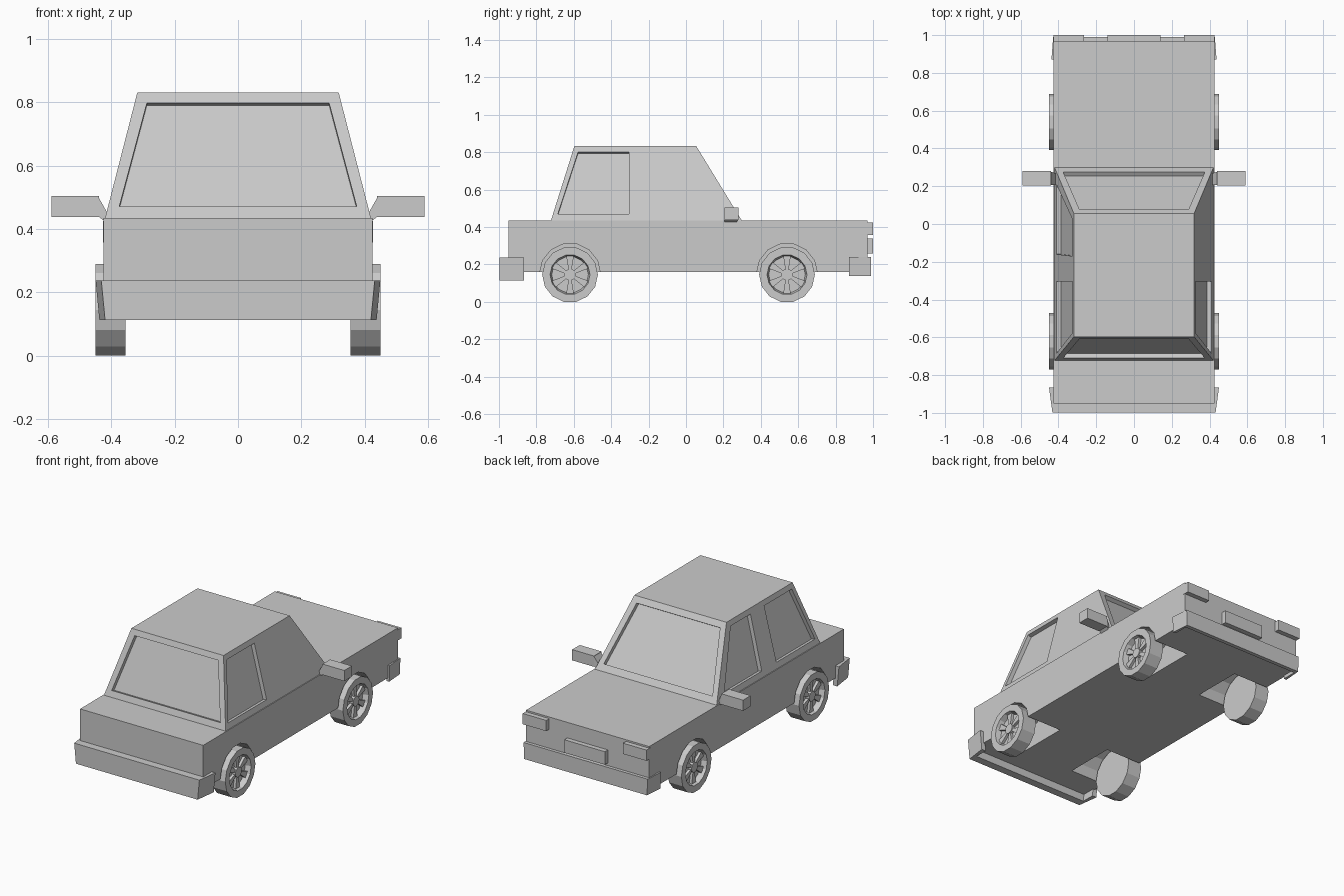
import bpy, bmesh, math
from mathutils import Vector

if "Cube" in bpy.data.objects:
    bpy.data.objects.remove(bpy.data.objects["Cube"])


def finish(name, bm):
    bmesh.ops.recalc_face_normals(bm, faces=bm.faces)
    me = bpy.data.meshes.new(name)
    bm.to_mesh(me)
    bm.free()
    ob = bpy.data.objects.new(name, me)
    bpy.context.collection.objects.link(ob)
    return ob


def hull(name, pts):
    bm = bmesh.new()
    for p in pts:
        bm.verts.new(p)
    bmesh.ops.convex_hull(bm, input=bm.verts[:])
    bmesh.ops.dissolve_limit(bm, angle_limit=0.01, verts=bm.verts[:], edges=bm.edges[:])
    return finish(name, bm)


def box(name, x0, x1, y0, y1, z0, z1):
    return hull(name, [(x, y, z) for x in (x0, x1) for y in (y0, y1) for z in (z0, z1)])


def lathe(name, profile, side, cy, cz, n=14):
    # profile of (radius, x) spun around an axis parallel to x
    bm = bmesh.new()
    rings = []
    for r, x in profile:
        angles = [2 * math.pi * (i + 0.5) / n for i in range(n)]
        rings.append([bm.verts.new((side * x, cy + r * math.sin(a), cz + r * math.cos(a))) for a in angles])
    for a, b in zip(rings, rings[1:]):
        for i in range(n):
            bm.faces.new((a[i], a[(i + 1) % n], b[(i + 1) % n], b[i]))
    bm.faces.new(rings[0])
    bm.faces.new(rings[-1])
    return finish(name, bm)


def cut(ob, cutters):
    for c in cutters:
        m = ob.modifiers.new("cut", 'BOOLEAN')
        m.operation, m.solver, m.object = 'DIFFERENCE', 'EXACT', c
        c.hide_render = True
    dg = bpy.context.evaluated_depsgraph_get()
    dg.update()
    me = bpy.data.meshes.new_from_object(ob.evaluated_get(dg))
    ob.modifiers.clear()
    ob.data = me
    for c in cutters:
        bpy.data.objects.remove(c)


AXLES = (("rear", -0.62), ("front", 0.54))
SIDES = (("right", 1), ("left", -1))

# Lower body with wheel wells
body = box("lower_body", -0.425, 0.425, -0.95, 0.97, 0.16, 0.435)
cut(body, [lathe("well_cutter", [(0.163, 0.18), (0.163, 0.5)], s, y, 0.15)
           for _, y in AXLES for _, s in SIDES])

# Cabin
Z0, Z1 = 0.435, 0.832
cabin = hull("cabin", [(s * 0.42, y, Z0) for s in (1, -1) for y in (-0.722, 0.298)]
             + [(s * 0.318, y, Z1) for s in (1, -1) for y in (-0.597, 0.055)])


def window(pts):
    # cutter block sunk slightly into the panel the points lie on
    p = [Vector(q) for q in pts]
    n = (p[1] - p[0]).cross(p[2] - p[0]).normalized()
    if n.dot(p[0] - Vector((0, -0.25, 0.6))) < 0:
        n = -n
    return hull("window_cutter", [q + n * d for q in p for d in (0.02, -0.025)])


def side_window(s, yz):
    return window([(s * (0.42 - (z - Z0) * 0.102 / (Z1 - Z0)), y, z) for y, z in yz])


def end_window(y0, y1, xz):
    return window([(x, y0 + (z - Z0) * (y1 - y0) / (Z1 - Z0), z) for x, z in xz])


rear_side = [(-0.685, 0.47), (-0.577, 0.8), (-0.305, 0.8), (-0.305, 0.47)]
front_side = [(0.21, 0.47), (0.025, 0.8), (-0.17, 0.8), (-0.16, 0.47)]
glass = [(-0.375, 0.472), (-0.288, 0.798), (0.288, 0.798), (0.375, 0.472)]
cut(cabin, [side_window(1, rear_side), side_window(-1, rear_side), side_window(-1, front_side),
            end_window(-0.722, -0.597, glass), end_window(0.298, 0.055, glass)])


# Wrap-around bumpers: U-shaped plan, slightly narrower at the bottom
def bumper(name, plan, z0, z1, squeeze):
    loop = plan + [(-x, y) for x, y in reversed(plan)]
    bm = bmesh.new()
    low = [bm.verts.new((x - math.copysign(squeeze, x), y, z0)) for x, y in loop]
    top = [bm.verts.new((x, y, z1)) for x, y in loop]
    bm.faces.new(low)
    bm.faces.new(top)
    for i in range(len(loop)):
        j = (i + 1) % len(loop)
        bm.faces.new((low[i], low[j], top[j], top[i]))
    return finish(name, bm)


bumper("rear_bumper", [(0.432, -0.998), (0.45, -0.865), (0.42, -0.865), (0.42, -0.948)], 0.113, 0.238, 0.012)
bumper("front_bumper", [(0.428, 0.99), (0.437, 0.872), (0.418, 0.872), (0.418, 0.965)], 0.138, 0.24, 0.004)

# Front plate
box("front_plate", -0.14, 0.14, 0.96, 1.0, 0.257, 0.338)

for side, s in SIDES:
    # Headlights
    box(side + "_headlight", s * 0.265, s * 0.427, 0.96, 1.0, 0.358, 0.425)
    # Door mirrors: housing and tapered bracket
    box(side + "_mirror", s * 0.44, s * 0.59, 0.205, 0.28, 0.438, 0.505)
    hull(side + "_mirror_bracket",
         [(s * 0.442, y, z) for y in (0.207, 0.278) for z in (0.44, 0.503)]
         + [(s * 0.415, y, z) for y in (0.207, 0.268) for z in (0.42, 0.455)])
    for end, y in AXLES:
        # Wheels: tyre with dished rim, hub and spokes
        name = end + "_" + side
        cz = 0.145
        lathe(name + "_wheel", [(0.149, 0.355), (0.149, 0.45), (0.107, 0.45), (0.098, 0.415)], s, y, cz)
        lathe(name + "_hub", [(0.031, 0.41), (0.031, 0.438)], s, y, cz)
        for k in range(6):
            a = 2 * math.pi * k / 6
            u, v = Vector((0, math.sin(a), math.cos(a))), Vector((0, math.cos(a), -math.sin(a)))
            c = Vector((0, y, cz))
            hull(name + "_spoke", [c + u * r + v * w * e + Vector((s * x, 0, 0))
                                   for r, w in ((0.025, 0.008), (0.1, 0.02))
                                   for e in (1, -1) for x in (0.41, 0.432)])
